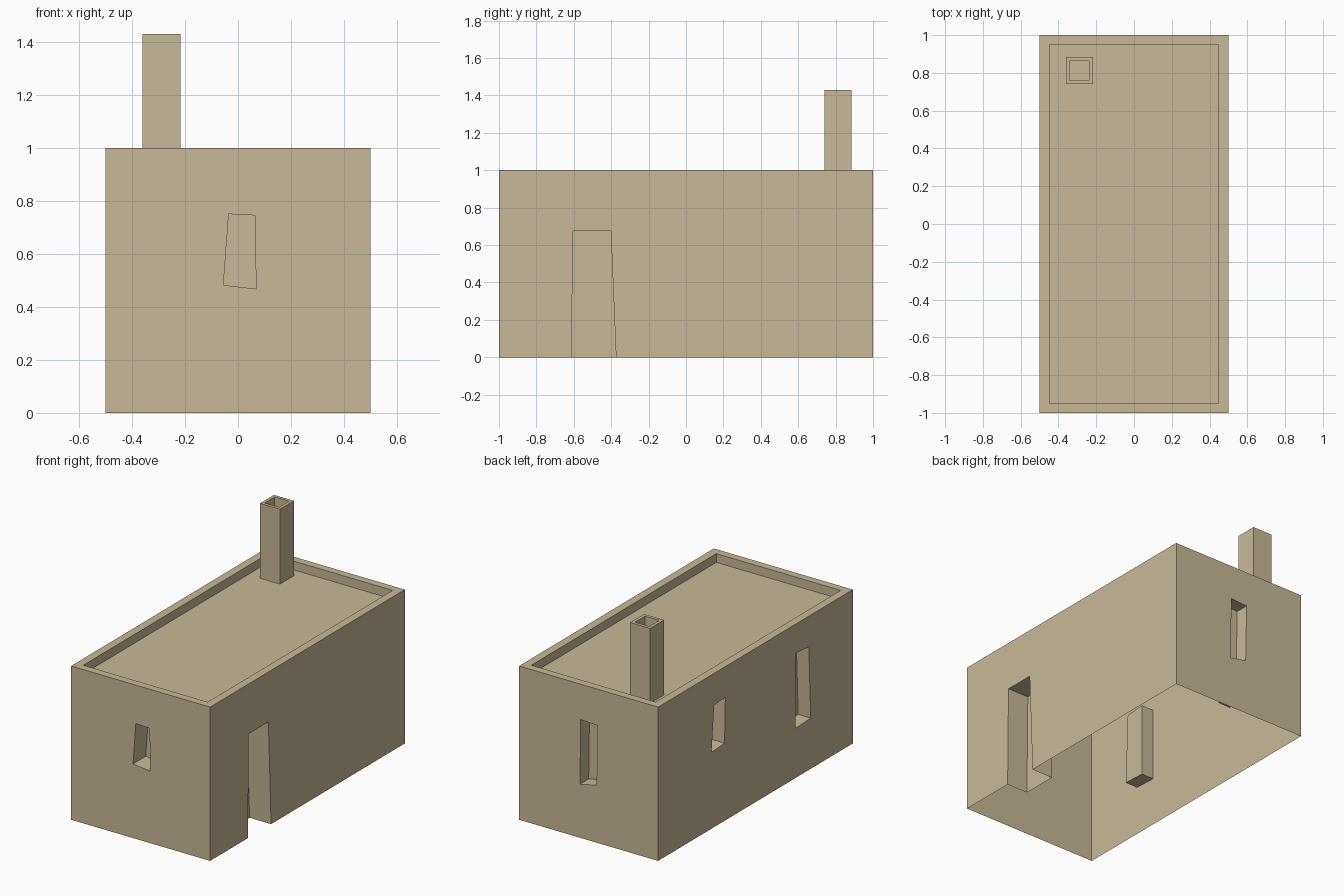
import bpy, bmesh
from mathutils import Vector

if "Cube" in bpy.data.objects:
    bpy.data.objects.remove(bpy.data.objects["Cube"])

mat = bpy.data.materials.new("sandy_clay")
mat.diffuse_color = (0.578, 0.485, 0.314, 1)
mat.use_nodes = True
mat.node_tree.nodes["Principled BSDF"].inputs["Base Color"].default_value = mat.diffuse_color


def make_object(name, bm):
    bmesh.ops.recalc_face_normals(bm, faces=bm.faces[:])
    me = bpy.data.meshes.new(name)
    bm.to_mesh(me)
    bm.free()
    ob = bpy.data.objects.new(name, me)
    bpy.context.scene.collection.objects.link(ob)
    me.materials.append(mat)
    return ob


def box(name, lo, hi):
    bm = bmesh.new()
    bmesh.ops.create_cube(bm, size=1)
    for v in bm.verts:
        v.co = Vector([lo[i] if v.co[i] < 0 else hi[i] for i in range(3)])
    return make_object(name, bm)


def prism(name, outline, axis, wall, inward, depth):
    """Extrude a wall outline (across, z) from just outside the wall inwards."""
    bm = bmesh.new()
    start = wall - inward * 0.05
    pts = [(start, a, z) if axis == 'x' else (a, start, z) for a, z in outline]
    face = bm.faces.new([bm.verts.new(p) for p in pts])
    out = bmesh.ops.extrude_face_region(bm, geom=[face])
    move = inward * (depth + 0.05)
    vec = (move, 0, 0) if axis == 'x' else (0, move, 0)
    bmesh.ops.translate(bm, vec=vec,
                        verts=[g for g in out["geom"] if isinstance(g, bmesh.types.BMVert)])
    return make_object(name, bm)


ROOF = 0.943

# House block with cutters for the sunken roof, door and crooked windows
house = box("house_walls", (-0.5, -1, 0), (0.5, 1, 1))
cutters = [
    box("roof_cutter", (-0.447, -0.95, ROOF), (0.447, 0.95, 1.1)),
    prism("door_cutter", [(-0.613, -0.05), (-0.604, 0.675), (-0.402, 0.675), (-0.372, -0.05)],
          'x', 0.5, -1, 0.155),
    prism("front_window_cutter", [(-0.035, 0.75), (0.064, 0.745), (0.068, 0.468), (-0.055, 0.482)],
          'y', -1, 1, 0.13),
    prism("back_window_cutter", [(0.057, 0.77), (-0.064, 0.763), (-0.057, 0.374), (0.063, 0.348)],
          'y', 1, -1, 0.09),
    prism("left_window_cutter_a", [(0.425, 0.793), (0.31, 0.80), (0.318, 0.505), (0.452, 0.497)],
          'x', -0.5, 1, 0.09),
    prism("left_window_cutter_b", [(-0.412, 0.81), (-0.548, 0.80), (-0.567, 0.33), (-0.412, 0.323)],
          'x', -0.5, 1, 0.09),
]
for c in cutters:
    c.hide_render = True
    m = house.modifiers.new(c.name, 'BOOLEAN')
    m.operation = 'DIFFERENCE'
    m.solver = 'EXACT'
    m.object = c

# Apply the cuts, then open the underside so the house is a hollow shell
bpy.context.view_layer.update()
deps = bpy.context.evaluated_depsgraph_get()
cut_mesh = bpy.data.meshes.new_from_object(house.evaluated_get(deps))
house.modifiers.clear()
house.data = cut_mesh
bm = bmesh.new()
bm.from_mesh(cut_mesh)
under = [f for f in bm.faces if all(v.co.z < 0.001 for v in f.verts)]
bmesh.ops.delete(bm, geom=under, context='FACES')
for f in bm.faces:
    f.material_index = 0
bm.to_mesh(cut_mesh)
bm.free()
cut_mesh.materials.clear()
cut_mesh.materials.append(mat)
for c in cutters:
    bpy.data.objects.remove(c)

# Chimney standing on the sunken roof, with a square flue
chimney = box("chimney", (-0.361, 0.74, ROOF), (-0.217, 0.884, 1.43))
bm = bmesh.new()
bm.from_mesh(chimney.data)
bm.faces.ensure_lookup_table()
top = max(bm.faces, key=lambda f: f.calc_center_median().z)
bottom = min(bm.faces, key=lambda f: f.calc_center_median().z)
bmesh.ops.inset_region(bm, faces=[top], thickness=0.029)
out = bmesh.ops.extrude_face_region(bm, geom=[top])
bmesh.ops.translate(bm, vec=(0, 0, -0.1),
                    verts=[g for g in out["geom"] if isinstance(g, bmesh.types.BMVert)])
bmesh.ops.delete(bm, geom=[f for f in (top, bottom) if f.is_valid], context='FACES')
bm.to_mesh(chimney.data)
bm.free()
